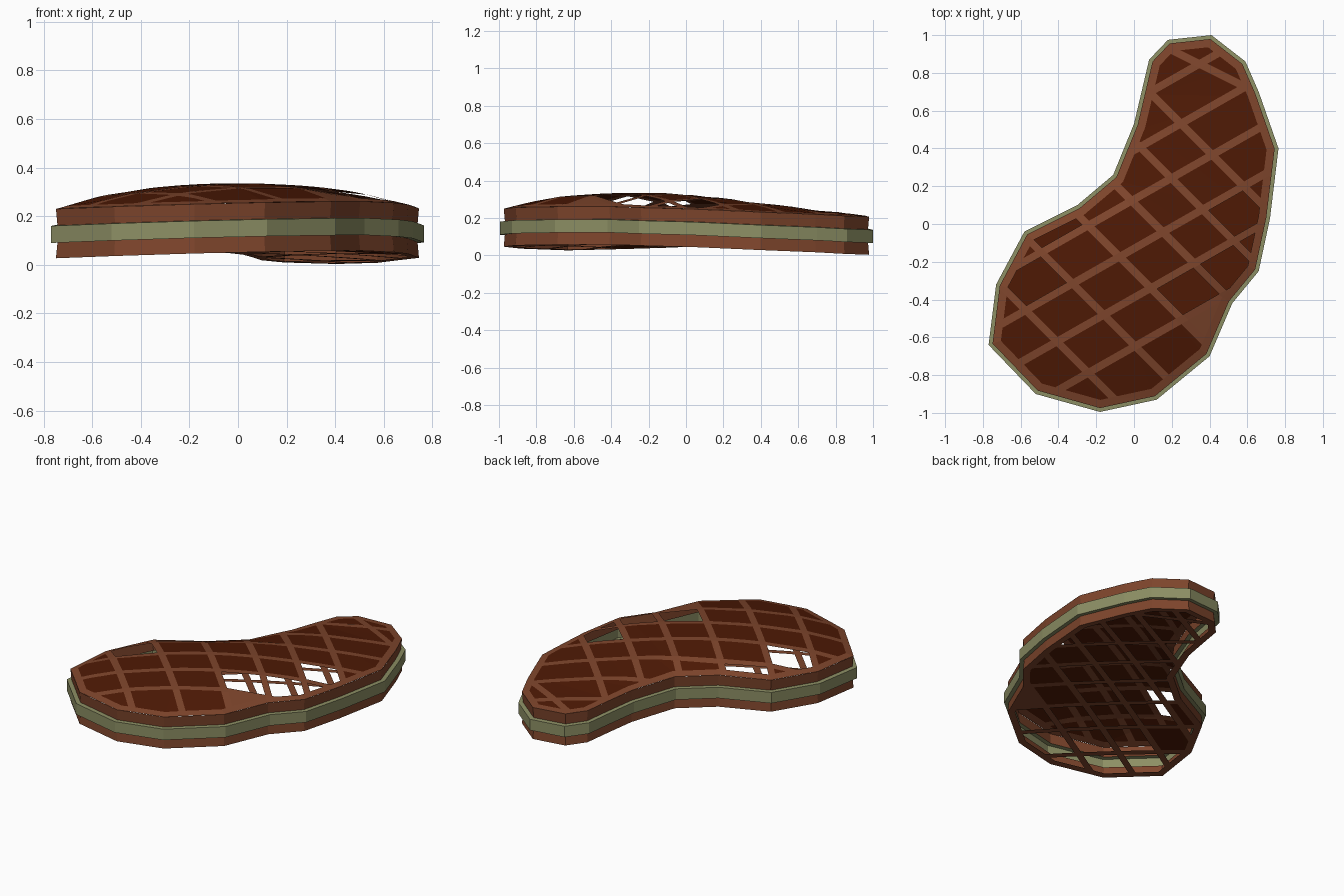
import bpy, bmesh, math
from mathutils import Vector

cube = bpy.data.objects.get("Cube")
if cube:
    bpy.data.objects.remove(cube)


def material(name, rgb):
    m = bpy.data.materials.new(name)
    m.use_nodes = True
    m.diffuse_color = (*rgb, 1)
    bsdf = m.node_tree.nodes["Principled BSDF"]
    bsdf.inputs["Base Color"].default_value = (*rgb, 1)
    bsdf.inputs["Roughness"].default_value = 0.8
    return m


brown = material("brown", (0.21, 0.06, 0.025))
dark = material("dark brown", (0.077, 0.01, 0.0015))
green = material("olive green", (0.265, 0.275, 0.128))

# Clockwise kidney outline
outline = [Vector(p) for p in (
    (-.77, -.64), (-.73, -.32), (-.58, -.04), (-.3, .1), (-.11, .26),
    (0, .53), (.04, .7), (.08, .87), (.18, .975), (.41, 1), (.59, .86),
    (.66, .7), (.765, .4), (.72, .03), (.66, -.25), (.52, -.42),
    (.4, -.7), (.12, -.93), (-.18, -.995), (-.52, -.9))]
count = len(outline)


def inset(amount):
    """Outline moved inward with mitred corners."""
    points = []
    for i, p in enumerate(outline):
        a = (p - outline[i - 1]).normalized()
        b = (outline[(i + 1) % count] - p).normalized()
        na, nb = Vector((a.y, -a.x)), Vector((b.y, -b.x))
        miter = (na + nb).normalized()
        points.append(p + miter * (amount / miter.dot(na)))
    return points


def middle(x, y):
    """Height of the bent middle layer."""
    return .167 - .05 * (x - .1) ** 2 - .036 * (y + .3) ** 2


def edge_distance(p):
    best = 9
    for i in range(count):
        a, b = outline[i - 1], outline[i]
        t = max(0, min(1, (p - a).dot(b - a) / (b - a).length_squared))
        best = min(best, (p - a - (b - a) * t).length)
    return best


def top_height(x, y):
    t = min(1, max(0, edge_distance(Vector((x, y))) - .02) / .25)
    bulge = math.exp(-((x + .05) ** 2 + (y + .25) ** 2) / .6)
    return middle(x, y) + .103 + .067 * t * (2 - t) * bulge


def bottom_height(x, y):
    return middle(x, y) - .1


def finish(bm, name, mats):
    mesh = bpy.data.meshes.new(name)
    bm.to_mesh(mesh)
    bm.free()
    for m in mats:
        mesh.materials.append(m)
    obj = bpy.data.objects.new(name, mesh)
    bpy.context.collection.objects.link(obj)


def wall(name, mat, profile):
    """Strip around the outline; profile holds (inset, height offset)."""
    bm = bmesh.new()
    rows = [[bm.verts.new((p.x, p.y, middle(p.x, p.y) + dz))
             for p in inset(amount)] for amount, dz in profile]
    for low, high in zip(rows, rows[1:]):
        for i in range(count):
            j = (i + 1) % count
            bm.faces.new((low[j], low[i], high[i], high[j]))
    finish(bm, name, [mat])


wall("lower_side", brown, [(.02, -.1), (.026, -.035)])
wall("middle_band", green, [(.026, -.035), (0, -.035), (0, .035), (.026, .035)])
wall("upper_side", brown, [(.026, .035), (.02, .103)])

# Lattice bars: two crossing families of lines, each (slope, y at x = 0)
rising = [(.57, -.65 + .26 * i) for i in range(6)]
falling = [(-1, c) for c in (-1.03, -.64, -.25, .11, .44, .78)] + [(-.5, 1.02)]
HALF = .02


def cell(x, y):
    return tuple(sum(y - m * x > c for m, c in family)
                 for family in (rising, falling))


def on_bar(x, y):
    return any(abs(y - m * x - c) < HALF * math.hypot(1, m)
               for m, c in rising + falling)


# Cells whose panel sits on the underside instead of the top
low_cells = {cell(*p) for p in (
    (.29, -.36), (.51, -.23), (.71, -.11), (.55, .05),
    (-.53, -.3), (-.41, -.04))}
plain_cell = cell(.43, -.5)


def surface(name, height, has_panel, faces_down):
    bm = bmesh.new()
    outer = [bm.verts.new((p.x, p.y, 0)) for p in inset(.02)]
    inner = [bm.verts.new((p.x, p.y, 0)) for p in inset(.062)]
    for i in range(count):
        j = (i + 1) % count
        bm.faces.new((outer[j], outer[i], inner[i], inner[j]))
    bm.faces.new(inner[::-1])
    bmesh.ops.triangulate(bm, faces=bm.faces[:])
    # Cut along both edges of each bar
    for m, c in rising + falling:
        normal = Vector((-m, 1, 0)).normalized()
        for side in (-HALF, HALF):
            bmesh.ops.bisect_plane(
                bm, geom=bm.verts[:] + bm.edges[:] + bm.faces[:], dist=1e-5,
                plane_co=Vector((0, c, 0)) + normal * side, plane_no=normal)
    # Colour the panels and open the empty cells
    empty = []
    for f in bm.faces:
        center = f.calc_center_median()
        here = cell(center.x, center.y)
        rim = edge_distance(center.xy) < .061
        if rim or on_bar(center.x, center.y) or here == plain_cell:
            f.material_index = 0
        elif has_panel(here):
            f.material_index = 1
        else:
            empty.append(f)
    bmesh.ops.delete(bm, geom=empty, context='FACES')
    for v in bm.verts:
        v.co.z = height(v.co.x, v.co.y)
    for f in bm.faces:
        f.normal_update()
        if (f.normal.z < 0) != faces_down:
            f.normal_flip()
    finish(bm, name, [brown, dark])


surface("grilled_top", top_height, lambda c: c not in low_cells, False)
surface("grilled_underside", bottom_height, lambda c: c in low_cells, True)
